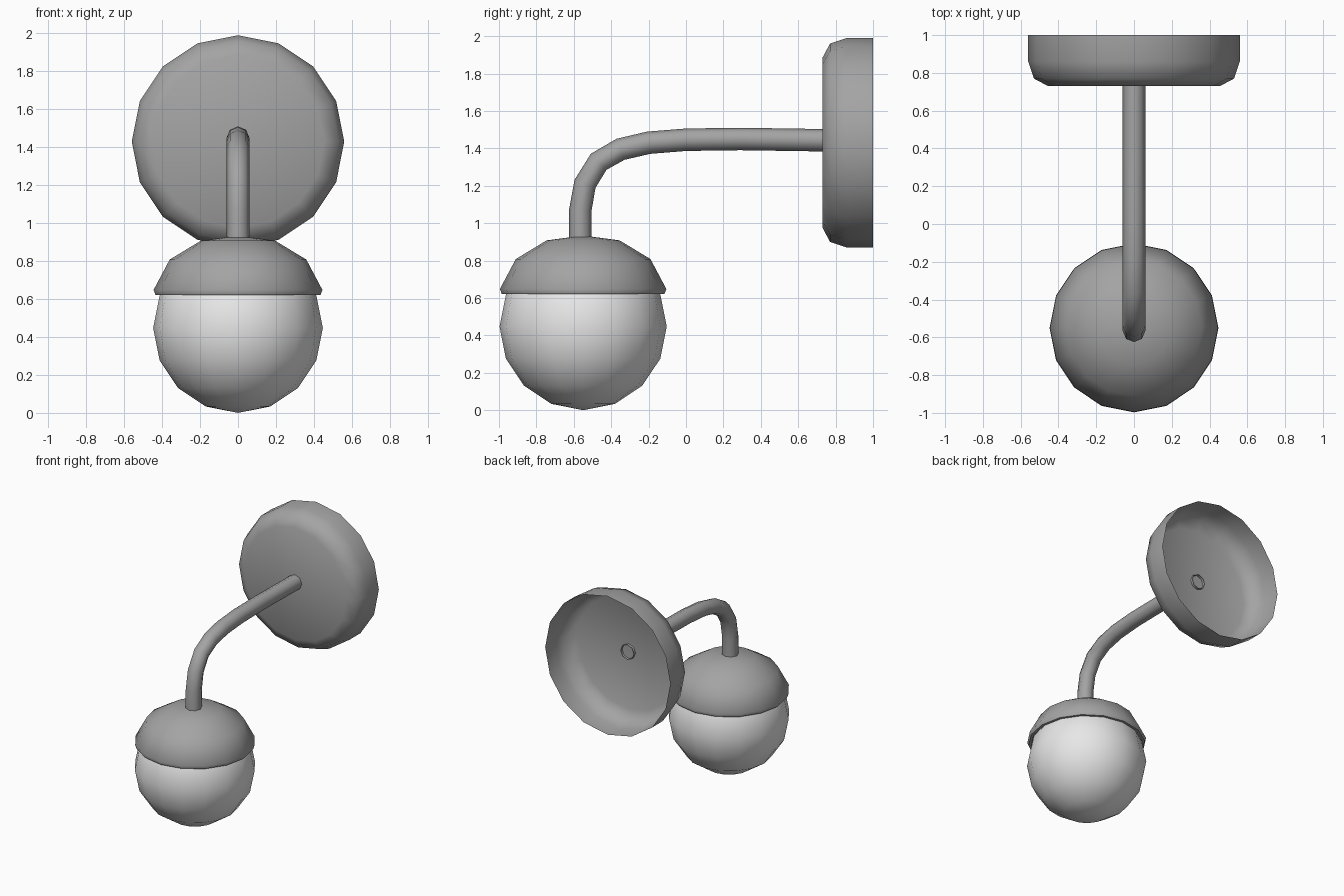
import bpy, bmesh, math
from mathutils import Matrix, Vector

if "Cube" in bpy.data.objects:
    bpy.data.objects.remove(bpy.data.objects["Cube"])


def material(name, v):
    m = bpy.data.materials.new(name)
    m.diffuse_color = (v, v, v, 1)
    m.use_nodes = True
    m.node_tree.nodes["Principled BSDF"].inputs["Base Color"].default_value = m.diffuse_color
    return m


METAL = material("grey metal", 0.37)
GLASS = material("pale glass", 0.8)


def skin(name, rings, mat, matrix=Matrix(), angle=180):
    """Join rings of points with quads; rings run so that normals face out."""
    bm = bmesh.new()
    loops = [[bm.verts.new(p) for p in ring] for ring in rings]
    for a, b in zip(loops, loops[1:]):
        n = len(a)
        for j in range(n):
            k = (j + 1) % n
            bm.faces.new((a[j], a[k], b[k], b[j]))
    # collapse the poles
    bmesh.ops.remove_doubles(bm, verts=bm.verts, dist=0.0005)
    bm.transform(matrix)
    me = bpy.data.meshes.new(name)
    bm.to_mesh(me)
    bm.free()
    me.materials.append(mat)
    ob = bpy.data.objects.new(name, me)
    bpy.context.collection.objects.link(ob)
    bpy.ops.object.select_all(action='DESELECT')
    ob.select_set(True)
    bpy.context.view_layer.objects.active = ob
    bpy.ops.object.shade_smooth_by_angle(angle=math.radians(angle))
    return ob


def lathe(name, profile, mat, matrix, angle=180, n=16):
    rings = [[(r * math.cos(2 * math.pi * j / n), r * math.sin(2 * math.pi * j / n), h)
              for j in range(n)] for r, h in profile]
    return skin(name, rings, mat, matrix, angle)


# wall plate: hollow dish, open at the back
lathe("wall_plate", [(0.56, -1.0), (0.56, -0.86), (0.53, -0.77), (0.455, -0.73), (0, -0.73)],
      METAL, Matrix.Translation((0, 0, 1.43)) @ Matrix.Rotation(math.pi / 2, 4, 'X'))

# glass globe
lamp = Matrix.Translation((0, -0.55, 0))
R = 0.447
lathe("globe", [(R * math.sin(i * math.pi / 8), R - R * math.cos(i * math.pi / 8))
                for i in range(9)], GLASS, lamp)

# metal cap with a turned-in rim
lathe("globe_cap", [(0.405, 0.65), (0.415, 0.622), (0.435, 0.622), (0.445, 0.648),
                    (0.36, 0.808), (0.195, 0.908), (0, 0.934)], METAL, lamp, 50)

# curved arm: eight-sided tube swept along a path in the y-z plane
path = [Vector((0, y, z)) for y, z in
        [(-0.565, 0.90), (-0.565, 1.07), (-0.54, 1.21), (-0.467, 1.328), (-0.35, 1.395),
         (-0.2, 1.43), (0, 1.446), (0.29, 1.45), (0.75, 1.443)]]
rings = []
for i, p in enumerate(path):
    t = (path[min(i + 1, len(path) - 1)] - path[max(i - 1, 0)]).normalized()
    side = Vector((1, 0, 0))
    up = t.cross(side)
    rings.append([p + 0.06 * (side * math.cos(a) + up * math.sin(a))
                  for a in (j * math.pi / 4 for j in range(8))])
skin("arm", rings, METAL)
